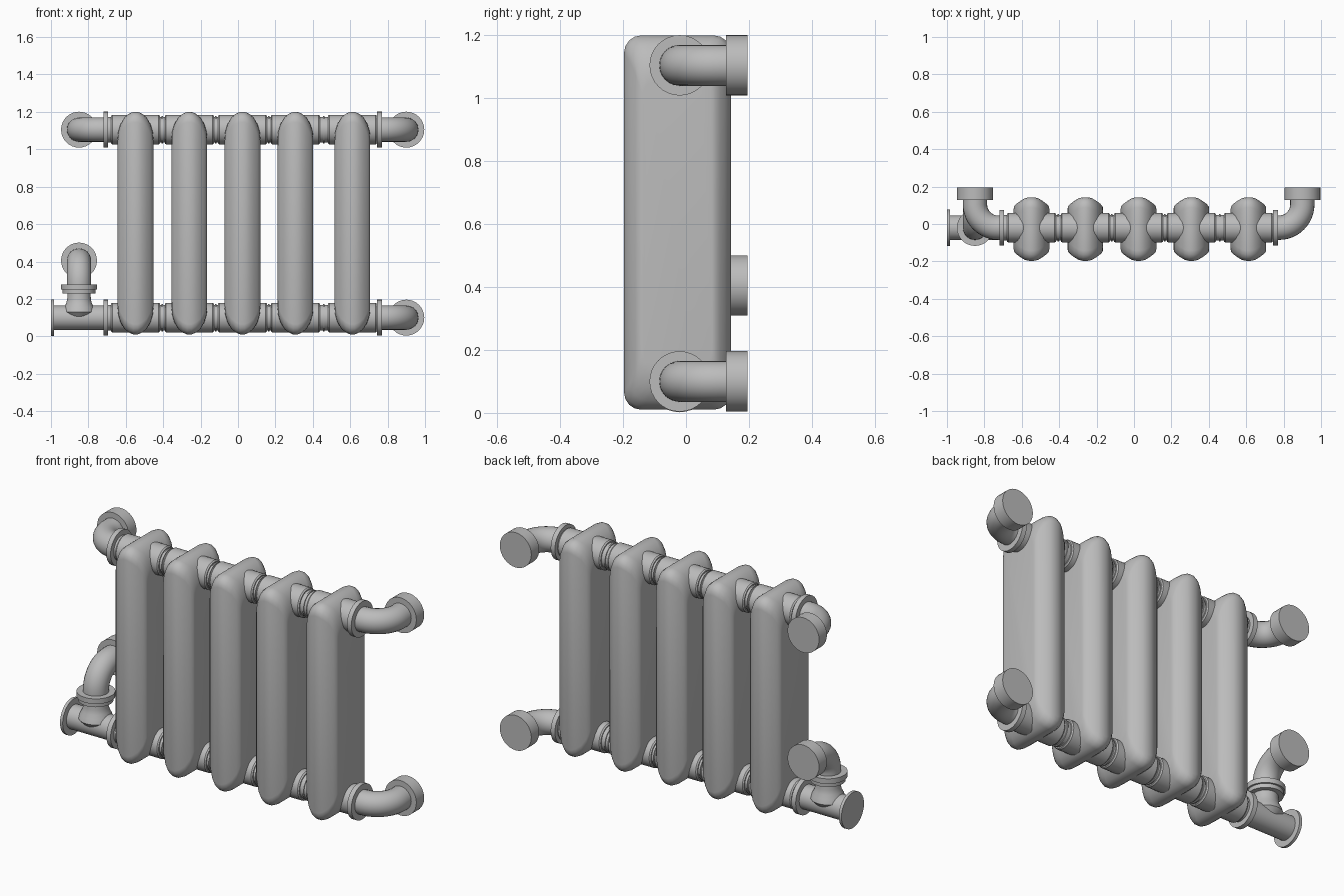
import bpy, bmesh, math
from mathutils import Matrix, Vector

cube = bpy.data.objects.get("Cube")
if cube:
    bpy.data.objects.remove(cube, do_unlink=True)

metal = bpy.data.materials.new("grey_metal")
metal.use_nodes = True
GREY = (0.5, 0.5, 0.5, 1)
metal.diffuse_color = GREY
metal.node_tree.nodes["Principled BSDF"].inputs["Base Color"].default_value = GREY

PIPE_Y = -0.02
LOW, HIGH = 0.1, 1.105
FIN_X = (-0.548, -0.26, 0.024, 0.307, 0.612)


def finish(name, bm, angle=35):
    bmesh.ops.recalc_face_normals(bm, faces=bm.faces)
    mesh = bpy.data.meshes.new(name)
    bm.to_mesh(mesh)
    bm.free()
    mesh.materials.append(metal)
    obj = bpy.data.objects.new(name, mesh)
    bpy.context.collection.objects.link(obj)
    bpy.ops.object.select_all(action='DESELECT')
    bpy.context.view_layer.objects.active = obj
    obj.select_set(True)
    bpy.ops.object.shade_smooth_by_angle(angle=math.radians(angle))
    return obj


def loft(name, rings, angle=35):
    """Skin a list of closed rings of points and cap both ends."""
    bm = bmesh.new()
    loops = [[bm.verts.new(p) for p in ring] for ring in rings]
    for a, b in zip(loops, loops[1:]):
        for i in range(len(a)):
            j = (i + 1) % len(a)
            bm.faces.new((a[i], a[j], b[j], b[i]))
    bm.faces.new(loops[0])
    bm.faces.new(loops[-1])
    return finish(name, bm, angle)


def lathe(name, profile, origin, axis, sides=32):
    """Revolve (distance, radius) pairs about an axis through origin."""
    turn = Vector((0, 0, 1)).rotation_difference(Vector(axis)).to_matrix()
    rings = []
    for d, r in profile:
        rings.append([Vector(origin) + turn @ Vector((
            r * math.cos(math.tau * i / sides), r * math.sin(math.tau * i / sides), d))
            for i in range(sides)])
    return loft(name, rings)


def elbow(name, start, corner, end, bend, radius=0.065, sides=24):
    """Sweep a round tube along two straight legs joined by an arc."""
    start, corner, end = Vector(start), Vector(corner), Vector(end)
    u, v = (corner - start).normalized(), (end - corner).normalized()
    side = u.cross(v)
    path = [(start, u)]
    for k in range(13):
        t = math.pi / 2 * k / 12
        point = corner - u * bend * (1 - math.sin(t)) + v * bend * (1 - math.cos(t))
        path.append((point, u * math.cos(t) + v * math.sin(t)))
    path.append((end, v))
    rings = []
    for point, tangent in path:
        across = side.cross(tangent)
        rings.append([point + radius * (math.cos(a) * side + math.sin(a) * across)
                      for a in (math.tau * i / sides for i in range(sides))])
    return loft(name, rings)


# Radiator fins: rounded rectangles that shrink towards the broad side faces
def fin_ring(x, offset, half_y, half_z, corner):
    ring = []
    for q, (sy, sz) in enumerate(((1, 1), (-1, 1), (-1, -1), (1, -1))):
        for k in range(5):
            a = math.pi / 2 * (q + k / 4)
            ring.append((x + offset,
                         -0.027 + sy * (half_y - corner) + corner * math.cos(a),
                         0.605 + sz * (half_z - corner) + corner * math.sin(a)))
    return ring


FIN_HALF = [(0.012, 0.17, 0.595), (0.035, 0.165, 0.585), (0.06, 0.15, 0.565),
            (0.08, 0.135, 0.53), (0.092, 0.122, 0.49), (0.095, 0.11, 0.46)]
for n, x in enumerate(FIN_X):
    levels = [(-o, y, z) for o, y, z in reversed(FIN_HALF)] + FIN_HALF
    loft(f"fin_{n + 1}", [fin_ring(x, o, y, z, 0.055) for o, y, z in levels], 50)

# Upper and lower header pipes with a collar at each fin and rings at the joints
joints = [(a + b) / 2 for a, b in zip(FIN_X, FIN_X[1:])]
COLLAR = [(-0.131, 0.066), (-0.131, 0.074), (-0.124, 0.079),
          (0.124, 0.079), (0.131, 0.074), (0.131, 0.066)]
for level, z in (("lower", LOW), ("upper", HIGH)):
    lathe(f"{level}_header_pipe", [(-0.71, 0.068), (0.76, 0.068)],
          (0, PIPE_Y, z), (1, 0, 0))
    for n, x in enumerate(FIN_X):
        lathe(f"{level}_collar_{n + 1}", COLLAR, (x, PIPE_Y, z), (1, 0, 0))
    for n, x in enumerate(joints):
        lathe(f"{level}_joint_ring_{n + 1}", [(-0.004, 0.073), (0.004, 0.073)],
              (x, PIPE_Y, z), (1, 0, 0))
    for side, x in (("right", -0.707), ("left", 0.757)):
        lathe(f"{level}_{side}_flange", [(-0.013, 0.096), (0.013, 0.096)],
              (x, PIPE_Y, z), (1, 0, 0))

# Elbows that turn back to the wall caps
def wall_cap(name, x, z):
    lathe(name, [(0.127, 0.096), (0.195, 0.096)], (x, 0, z), (0, 1, 0))


for name, start, x, z in (("upper_right", -0.7, -0.85, HIGH),
                          ("upper_left", 0.75, 0.9, HIGH),
                          ("lower_left", 0.75, 0.9, LOW)):
    elbow(f"{name}_elbow", (start, PIPE_Y, z), (x, PIPE_Y, z), (x, 0.15, z), 0.125)
    wall_cap(f"{name}_wall_cap", x, z)

# Tee fitting with an end plate and a flared upward branch
lathe("tee_body", [(-0.99, 0.065), (-0.7, 0.065)], (0, PIPE_Y, LOW), (1, 0, 0))
lathe("tee_end_plate", [(-1.0, 0.098), (-0.984, 0.098)], (0, PIPE_Y, LOW), (1, 0, 0))
lathe("tee_branch", [(0.1, 0.06), (0.13, 0.088), (0.155, 0.08), (0.175, 0.069),
                     (0.2, 0.063), (0.24, 0.062)], (-0.85, PIPE_Y, 0), (0, 0, 1))
lathe("branch_lower_flange", [(0.228, 0.088), (0.25, 0.088)],
      (-0.85, PIPE_Y, 0), (0, 0, 1))
lathe("branch_upper_flange", [(0.25, 0.097), (0.278, 0.097)],
      (-0.85, PIPE_Y, 0), (0, 0, 1))
elbow("branch_elbow", (-0.85, PIPE_Y, 0.26), (-0.85, PIPE_Y, 0.405),
      (-0.85, 0.15, 0.405), 0.12)
wall_cap("branch_wall_cap", -0.85, 0.405)
